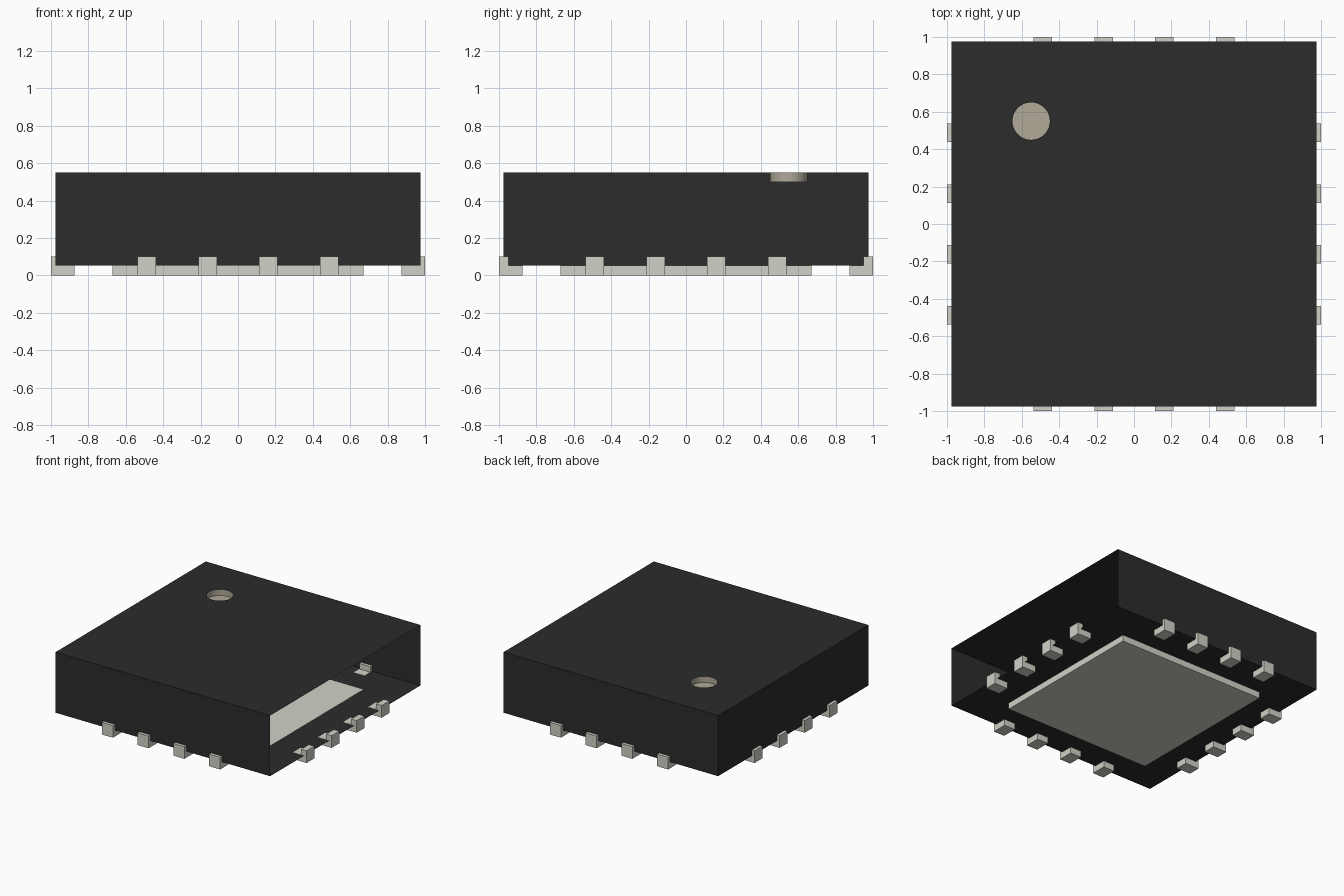
import bpy, bmesh, math
from mathutils import Matrix, Vector

cube = bpy.data.objects.get("Cube")
if cube:
    bpy.data.objects.remove(cube, do_unlink=True)


def material(name, rgb):
    m = bpy.data.materials.new(name)
    m.use_nodes = True
    m.diffuse_color = (*rgb, 1)
    m.node_tree.nodes["Principled BSDF"].inputs["Base Color"].default_value = (*rgb, 1)
    return m


BLACK = material("black_plastic", (0.025, 0.025, 0.025))
METAL = material("pale_metal", (0.645, 0.638, 0.572))
BROWN = material("light_brown", (0.435, 0.398, 0.316))


def add_object(name, bm, mat):
    mesh = bpy.data.meshes.new(name)
    bm.to_mesh(mesh)
    bm.free()
    mesh.materials.append(mat)
    obj = bpy.data.objects.new(name, mesh)
    bpy.context.collection.objects.link(obj)
    return obj


HALF, FLOOR, TOP = 0.975, 0.052, 0.55
MARK = Vector((-0.55, 0.55, TOP))
MARK_R, MARK_DEPTH, SIDES = 0.1, 0.05, 48

# Hollow body shell: floor and three walls, the +x side is open
bm = bmesh.new()
corners = [(-HALF, -HALF), (HALF, -HALF), (HALF, HALF), (-HALF, HALF)]
low = [bm.verts.new((x, y, FLOOR)) for x, y in corners]
high = [bm.verts.new((x, y, TOP)) for x, y in corners]
bm.faces.new(low[::-1])
for i in (0, 2, 3):
    j = (i + 1) % 4
    bm.faces.new((low[i], low[j], high[j], high[i]))

# Roof with a round opening for the pin-one mark
ring = bmesh.ops.create_circle(
    bm, segments=SIDES, radius=MARK_R, matrix=Matrix.Translation(MARK))["verts"]
rim = {e for v in ring for e in v.link_edges}
for i in range(4):
    pair = (high[i], high[(i + 1) % 4])
    rim.add(bm.edges.get(pair) or bm.edges.new(pair))
bmesh.ops.triangle_fill(bm, edges=list(rim), use_beauty=True, normal=(0, 0, 1))
bmesh.ops.recalc_face_normals(bm, faces=bm.faces)
if sum(f.normal.z for f in bm.faces if f.calc_center_median().z > TOP - 0.001) < 0:
    bmesh.ops.reverse_faces(bm, faces=bm.faces)
add_object("body_shell", bm, BLACK)

# Recessed round mark: a shallow cup sunk below the roof
bm = bmesh.new()
disc = bmesh.ops.create_circle(
    bm, cap_ends=True, segments=SIDES, radius=MARK_R,
    matrix=Matrix.Translation(MARK - Vector((0, 0, MARK_DEPTH))))["verts"]
wall = bmesh.ops.extrude_edge_only(bm, edges=list(bm.edges))["geom"]
bmesh.ops.translate(bm, vec=(0, 0, MARK_DEPTH),
                    verts=[g for g in wall if isinstance(g, bmesh.types.BMVert)])
bmesh.ops.recalc_face_normals(bm, faces=bm.faces)
for f in bm.faces:
    f.smooth = len(f.verts) == 4
    if len(f.verts) > 4 and f.normal.z < 0:
        bmesh.ops.reverse_faces(bm, faces=bm.faces)
        break
for f in bm.faces:
    f.smooth = len(f.verts) == 4
for e in bm.edges:
    if any(len(f.verts) > 4 for f in e.link_faces):
        e.smooth = False
add_object("pin_one_mark", bm, BROWN)

# Square pad under the body
PAD, METAL_TOP = 0.67, 0.054
bm = bmesh.new()
bmesh.ops.create_cube(bm, size=1, matrix=Matrix.Translation((0, 0, METAL_TOP / 2))
                      @ Matrix.Diagonal((2 * PAD, 2 * PAD, METAL_TOP, 1)))
add_object("thermal_pad", bm, METAL)

# L-shaped contacts, four on each side
PROFILE = [(0.875, 0), (1.0, 0), (1.0, 0.1), (0.95, 0.1), (0.95, METAL_TOP), (0.875, METAL_TOP)]
PIN_W, PITCH = 0.1, 0.325
for side, angle in (("left", 0), ("back", 90), ("right", 180), ("front", 270)):
    for k in range(4):
        y = (k - 1.5) * PITCH
        bm = bmesh.new()
        face = bm.faces.new([bm.verts.new((x, y - PIN_W / 2, z)) for x, z in PROFILE])
        out = bmesh.ops.extrude_face_region(bm, geom=[face], use_keep_orig=True)["geom"]
        bmesh.ops.translate(bm, vec=(0, PIN_W, 0),
                            verts=[g for g in out if isinstance(g, bmesh.types.BMVert)])
        bmesh.ops.recalc_face_normals(bm, faces=bm.faces)
        bmesh.ops.rotate(bm, verts=bm.verts, cent=(0, 0, 0),
                         matrix=Matrix.Rotation(math.radians(angle), 3, "Z"))
        add_object(f"{side}_contact_{k + 1}", bm, METAL)
